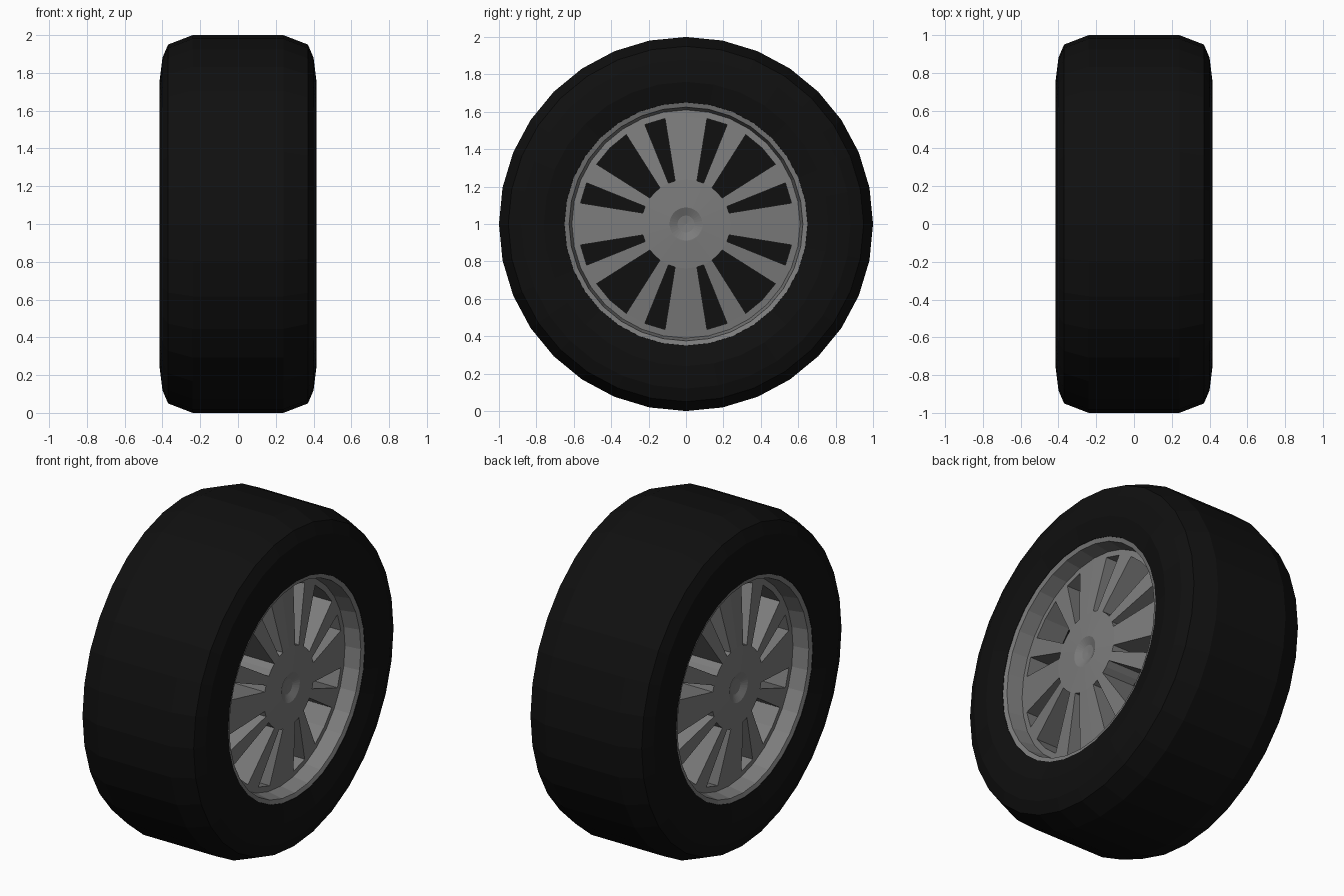
import bpy, bmesh, math

if "Cube" in bpy.data.objects:
    bpy.data.objects.remove(bpy.data.objects["Cube"])

SEG = 32


def material(name, v):
    m = bpy.data.materials.new(name)
    m.diffuse_color = (v, v, v, 1)
    m.use_nodes = True
    m.node_tree.nodes["Principled BSDF"].inputs["Base Color"].default_value = m.diffuse_color
    return m


rubber = material("black_rubber", 0.005)
metal = material("grey_metal", 0.2)


def lathe(bm, profile, nudge={}):
    """Spin (x, r) points about the x axis; nudge = {ring: angle offsets in degrees}."""
    rings = []
    for k, (x, r) in enumerate(profile):
        ring = []
        for i in range(SEG):
            off = nudge[k][i % 8] if k in nudge else 0
            a = math.tau * i / SEG + math.radians(off)
            ring.append(bm.verts.new((x, r * math.cos(a), 1 + r * math.sin(a))))
        rings.append(ring)
    bands = []
    for a, b in zip(rings, rings[1:]):
        bands.append([bm.faces.new((a[i], b[i], b[(i + 1) % SEG], a[(i + 1) % SEG]))
                      for i in range(SEG)])
    return bands


def finish(bm, name, mat, mirror=False):
    bmesh.ops.remove_doubles(bm, verts=bm.verts[:], dist=1e-5)
    bmesh.ops.recalc_face_normals(bm, faces=bm.faces[:])
    # the outermost faces towards +x must look towards +x
    if mirror and sum(f.normal.x * f.calc_area() for f in bm.faces) < 0:
        bmesh.ops.reverse_faces(bm, faces=bm.faces[:])
    me = bpy.data.meshes.new(name)
    bm.to_mesh(me)
    bm.free()
    me.materials.append(mat)
    ob = bpy.data.objects.new(name, me)
    bpy.context.collection.objects.link(ob)
    if mirror:
        ob.modifiers.new("both_sides", "MIRROR").use_axis[0] = True
    return ob


# Tyre: closed ring section
half = [(0.24, 1.0), (0.37, 0.95), (0.40, 0.88), (0.415, 0.76), (0.39, 0.65), (0.30, 0.625)]
section = half + [(-x, r) for x, r in reversed(half)]
bm = bmesh.new()
lathe(bm, section + section[:1])
finish(bm, "tyre", rubber)

# Rim: dished hub cap, sloping spoke face, barrel and lip
rim_profile = [(0.325, 0), (0.33, 0.045), (0.35, 0.088), (0.35, 0.092), (0.34, 0.238),
               (0.29, 0.575), (0.285, 0.61), (0.38, 0.625), (0.39, 0.655), (0.30, 0.655)]
bm = bmesh.new()
bands = lathe(bm, rim_profile, {4: [0, 3, 0.7, 2, 0, -2, -0.7, -3]})

# Spoke openings: cut out of the spoke band, with walls running inwards
holes = [f for i, f in enumerate(bands[4]) if i % 8 in (1, 3, 4, 6)]
bmesh.ops.delete(bm, geom=holes, context="FACES")
bmesh.ops.remove_doubles(bm, verts=bm.verts[:], dist=1e-5)
edges = [e for e in bm.edges if e.is_boundary
         and all(0.1 < math.hypot(v.co.y, v.co.z - 1) < 0.6 for v in e.verts)]
walls = bmesh.ops.extrude_edge_only(bm, edges=edges)["geom"]
for v in walls:
    if isinstance(v, bmesh.types.BMVert):
        v.co.x = 0.12
finish(bm, "spoked_rim", metal, mirror=True)

# Dark core behind the spokes
bm = bmesh.new()
lathe(bm, [(0.12, 0), (0.12, 0.62), (-0.12, 0.62), (-0.12, 0)])
finish(bm, "inner_core", rubber)
